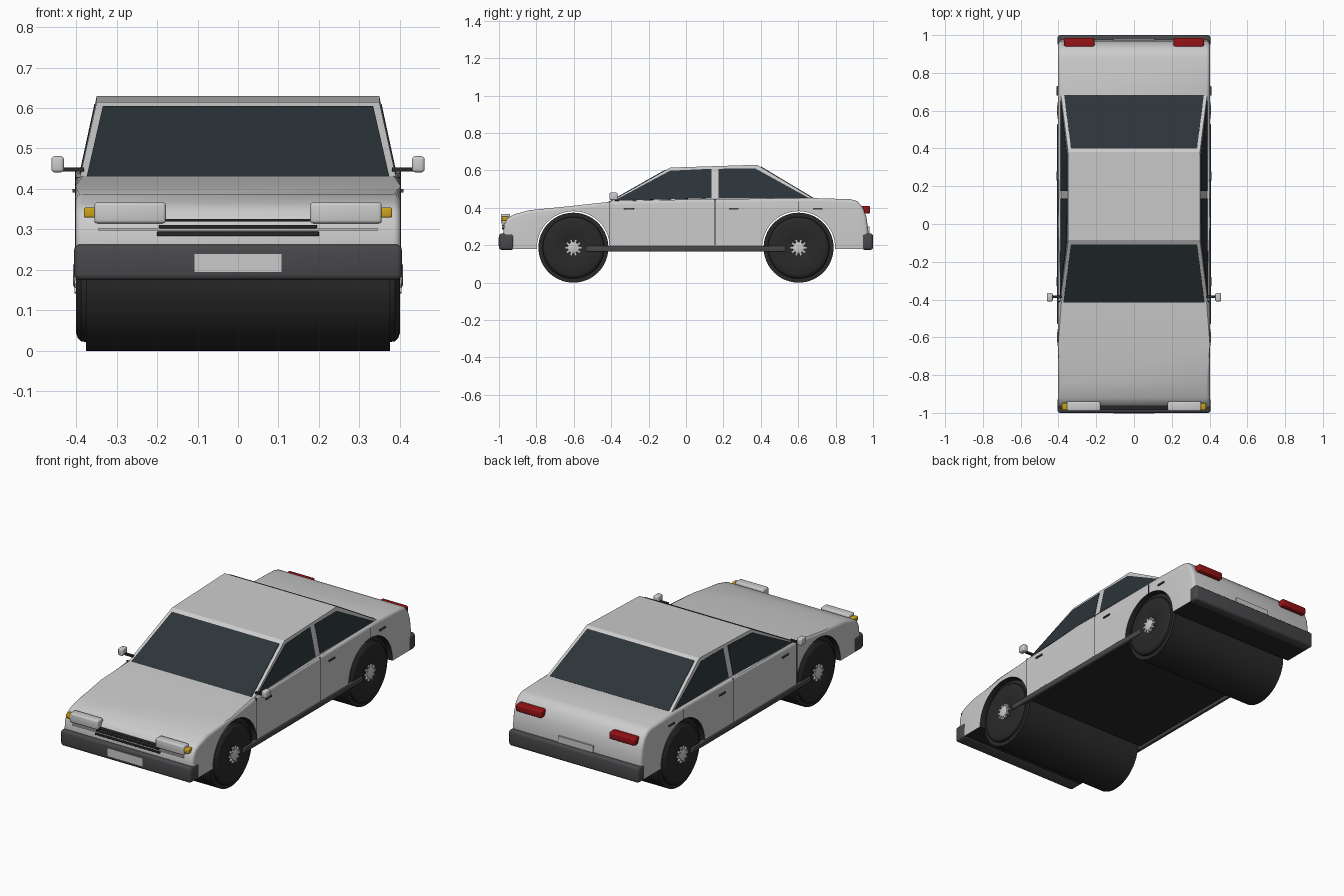
import bpy, bmesh, math
from mathutils import Vector

cube = bpy.data.objects.get("Cube")
if cube:
    bpy.data.objects.remove(cube, do_unlink=True)

WHEEL_Y, WHEEL_Z, WHEEL_R, ARCH_R = 0.602, 0.187, 0.187, 0.195
FLOOR = 0.18


def material(name, rgb):
    mat = bpy.data.materials.new(name)
    mat.use_nodes = True
    color = (*rgb, 1)
    mat.diffuse_color = color
    mat.node_tree.nodes["Principled BSDF"].inputs["Base Color"].default_value = color
    return mat


PAINT = material("paint", (0.62, 0.62, 0.62))
GLASS = material("glass", (0.025, 0.035, 0.042))
RUBBER = material("rubber", (0.022, 0.022, 0.022))
PLASTIC = material("dark_plastic", (0.065, 0.065, 0.07))
BRIGHT = material("bright_trim", (0.7, 0.7, 0.7))
AMBER = material("amber", (0.6, 0.36, 0.01))
RED = material("red", (0.3, 0.006, 0.008))


def finish(name, bm, mats, smooth=True):
    bmesh.ops.recalc_face_normals(bm, faces=bm.faces)
    mesh = bpy.data.meshes.new(name)
    bm.to_mesh(mesh)
    bm.free()
    for mat in mats:
        mesh.materials.append(mat)
    obj = bpy.data.objects.new(name, mesh)
    bpy.context.collection.objects.link(obj)
    if smooth:
        bpy.ops.object.select_all(action='DESELECT')
        obj.select_set(True)
        bpy.context.view_layer.objects.active = obj
        bpy.ops.object.shade_smooth_by_angle(angle=math.radians(35))
    return obj


def box(name, x, y, z, mat, bevel=0.0):
    """Box from (min, max) ranges, optionally with rounded edges."""
    bm = bmesh.new()
    bmesh.ops.create_cube(bm, size=1)
    for v in bm.verts:
        v.co = [(lo + hi) / 2 + c * (hi - lo) for c, (lo, hi) in zip(v.co, (x, y, z))]
    if bevel:
        bmesh.ops.bevel(bm, geom=bm.edges[:], offset=bevel, segments=3,
                        profile=0.5, affect='EDGES')
    return finish(name, bm, [mat])


def pair(name, x, y, z, mat, bevel=0.0):
    box("left_" + name, x, y, z, mat, bevel)
    box("right_" + name, (-x[1], -x[0]), y, z, mat, bevel)


def lathe_x(name, profile, y, z, mat, steps=64):
    """Revolve (x, radius) points around an axis parallel to x."""
    bm = bmesh.new()
    rings = []
    for x, r in profile:
        rings.append([bm.verts.new((x, y + r * math.cos(a), z + r * math.sin(a)))
                      for a in (math.tau * i / steps for i in range(steps))])
    for a, b in zip(rings, rings[1:]):
        for i in range(steps):
            j = (i + 1) % steps
            bm.faces.new((a[i], a[j], b[j], b[i]))
    bm.faces.new(rings[0])
    bm.faces.new(rings[-1])
    return finish(name, bm, [mat])


def panel(name, points, outward, mat, depth=0.003):
    """Thin flat pane raised slightly along the outward direction."""
    bm = bmesh.new()
    face = bm.faces.new([bm.verts.new(p) for p in points])
    face.normal_update()
    n = face.normal * (1 if face.normal.dot(Vector(outward)) > 0 else -1)
    top = bmesh.ops.extrude_face_region(bm, geom=[face])["geom"]
    for v in (g for g in top if isinstance(g, bmesh.types.BMVert)):
        v.co += n * depth
    return finish(name, bm, [mat], smooth=False)


# Lower body: side profile with round wheel arches, extruded across
def arch(center):
    start = math.asin((WHEEL_Z - FLOOR) / ARCH_R)
    sweep = math.pi + 2 * start
    return [(center + ARCH_R * math.cos(-start + sweep * i / 32),
             WHEEL_Z + ARCH_R * math.sin(-start + sweep * i / 32)) for i in range(33)]


outline = [(-0.965, FLOOR), (-0.978, 0.26), (-0.972, 0.31), (-0.955, 0.345), (-0.92, 0.365),
           (-0.84, 0.387), (-0.64, 0.407), (-0.41, 0.432), (0.0, 0.445), (0.68, 0.452),
           (0.88, 0.446), (0.915, 0.436), (0.945, 0.405), (0.965, 0.35), (0.975, 0.27),
           (0.965, FLOOR)] + arch(WHEEL_Y) + arch(-WHEEL_Y)
bm = bmesh.new()
side = bm.faces.new([bm.verts.new((-0.402, y, z)) for y, z in outline])
new = bmesh.ops.extrude_face_region(bm, geom=[side])["geom"]
for v in (g for g in new if isinstance(g, bmesh.types.BMVert)):
    v.co.x = 0.402


def on_shell(v):
    near = min(math.hypot(v.co.y - s * WHEEL_Y, v.co.z - WHEEL_Z) for s in (-1, 1))
    return near > ARCH_R + 0.001


rim = [e for e in bm.edges if all(on_shell(v) for v in e.verts)
       and abs(e.verts[0].co.x - e.verts[1].co.x) < 0.01
       and max(v.co.z for v in e.verts) > FLOOR + 0.01]
bmesh.ops.bevel(bm, geom=rim, offset=0.018, segments=4, profile=0.5, affect='EDGES')
bmesh.ops.recalc_face_normals(bm, faces=bm.faces)
for f in bm.faces:
    in_arch = all(not on_shell(v) for v in f.verts)
    if f.normal.z < -0.95 or in_arch:
        f.material_index = 1
finish("lower_body", bm, [PAINT, RUBBER])

# Cabin: tapered block whose foot sinks into the lower body
bm = bmesh.new()
foot = [(-0.465, 0.40), (0.765, 0.40)]
roof = [(-0.085, 0.615), (0.38, 0.63)]
rings = []
for half, ends in ((0.397, foot), (0.349, roof)):
    (y0, z0), (y1, z1) = ends
    rings.append([bm.verts.new(p) for p in ((-half, y0, z0), (half, y0, z0),
                                            (half, y1, z1), (-half, y1, z1))])
for i in range(4):
    j = (i + 1) % 4
    bm.faces.new((rings[0][i], rings[0][j], rings[1][j], rings[1][i]))
bm.faces.new(rings[0])
bm.faces.new(rings[1])
finish("cabin", bm, [PAINT], smooth=False)


# Windows lie on the cabin faces
def screen(name, low, high, t0, t1, facing):
    pts = []
    for t, inset in ((t0, 0.017), (t1, 0.018)):
        y, z = (a + (b - a) * t for a, b in zip(low, high))
        half = 0.397 + (0.349 - 0.397) * t - inset
        pts.append((half, y, z))
    (a, b) = pts
    panel(name, [(-a[0], *a[1:]), a, b, (-b[0], *b[1:])], (0, facing, 0.5), GLASS)


screen("windscreen", foot[0], roof[0], 0.12, 0.94, -1)
screen("rear_window", foot[1], roof[1], 0.22, 0.95, 1)

side_windows = {
    "front_side_window": [(-0.385, 0.437), (0.135, 0.452), (0.135, 0.608), (-0.085, 0.598)],
    "rear_side_window": [(0.175, 0.453), (0.655, 0.453), (0.37, 0.61), (0.175, 0.608)],
}
for name, pts in side_windows.items():
    for s, label in ((1, "left_"), (-1, "right_")):
        panel(label + name, [(s * (0.397 - 0.048 * (z - 0.40) / 0.222), y, z) for y, z in pts],
              (s, 0, 0.2), GLASS)

# Wheels: full-width rollers with rounded outer tyre faces and spoked hubs
for label, cy in (("front", -WHEEL_Y), ("rear", WHEEL_Y)):
    half = [(0.376, WHEEL_R), (0.376, 0.165), (0.388, 0.163), (0.396, 0.155), (0.40, 0.143),
            (0.40, 0.06), (0.395, 0.05)]
    profile = [(-x, r) for x, r in reversed(half)] + half
    lathe_x(label + "_wheels", profile, cy, WHEEL_Z, RUBBER)
    for s, name in ((1, "left_"), (-1, "right_")):
        lathe_x(name + label + "_hub", [(s * 0.39, 0.03), (s * 0.405, 0.03), (s * 0.408, 0.022)],
                cy, WHEEL_Z, BRIGHT, 24)
        for i in range(10):
            spoke = box(name + label + "_hub_spoke", (-0.006, 0.006), (0.02, 0.045),
                        (-0.006, 0.006), BRIGHT)
            spoke.location = (s * 0.398, cy, WHEEL_Z)
            spoke.rotation_euler.x = math.tau * i / 10

# Bumpers, sills and number plates
box("front_bumper", (-0.405, 0.405), (-1.0, -0.92), (0.175, 0.263), PLASTIC, 0.014)
box("rear_bumper", (-0.405, 0.405), (0.94, 1.0), (0.175, 0.263), PLASTIC, 0.014)
box("front_plate", (-0.108, 0.108), (-1.002, -0.99), (0.195, 0.24), BRIGHT)
box("rear_plate", (-0.108, 0.108), (0.96, 0.98), (0.25, 0.3), BRIGHT)
pair("sill", (0.385, 0.407), (-0.53, 0.53), (0.166, 0.196), PLASTIC, 0.005)

# Lamps and grille
pair("headlight", (0.178, 0.355), (-0.99, -0.94), (0.315, 0.367), BRIGHT, 0.008)
pair("indicator", (0.34, 0.381), (-0.985, -0.948), (0.329, 0.354), AMBER, 0.005)
pair("tail_light", (0.21, 0.37), (0.935, 0.985), (0.37, 0.41), RED, 0.008)
for z, half, thick in ((0.323, 0.18, 0.006), (0.307, 0.195, 0.009), (0.289, 0.2, 0.011)):
    box("grille_bar", (-half, half), (-0.985, -0.95), (z - thick / 2, z + thick / 2),
        RUBBER, 0.002)
box("nose_trim", (-0.345, 0.345), (-0.981, -0.955), (0.296, 0.304), PAINT)

# Door seams and handles
for y, z0, z1 in ((-0.41, 0.2, 0.43), (0.155, 0.2, 0.446), (0.6, 0.382, 0.435)):
    pair("door_seam", (0.39, 0.403), (y - 0.002, y + 0.002), (z0, z1), RUBBER)
for y in (-0.305, 0.255, 0.705):
    pair("door_handle", (0.395, 0.409), (y - 0.026, y + 0.026), (0.391, 0.4), PLASTIC, 0.002)

# Door mirrors
pair("mirror_arm", (0.38, 0.437), (-0.392, -0.378), (0.443, 0.453), RUBBER)
pair("mirror", (0.43, 0.461), (-0.41, -0.365), (0.441, 0.481), BRIGHT, 0.008)
